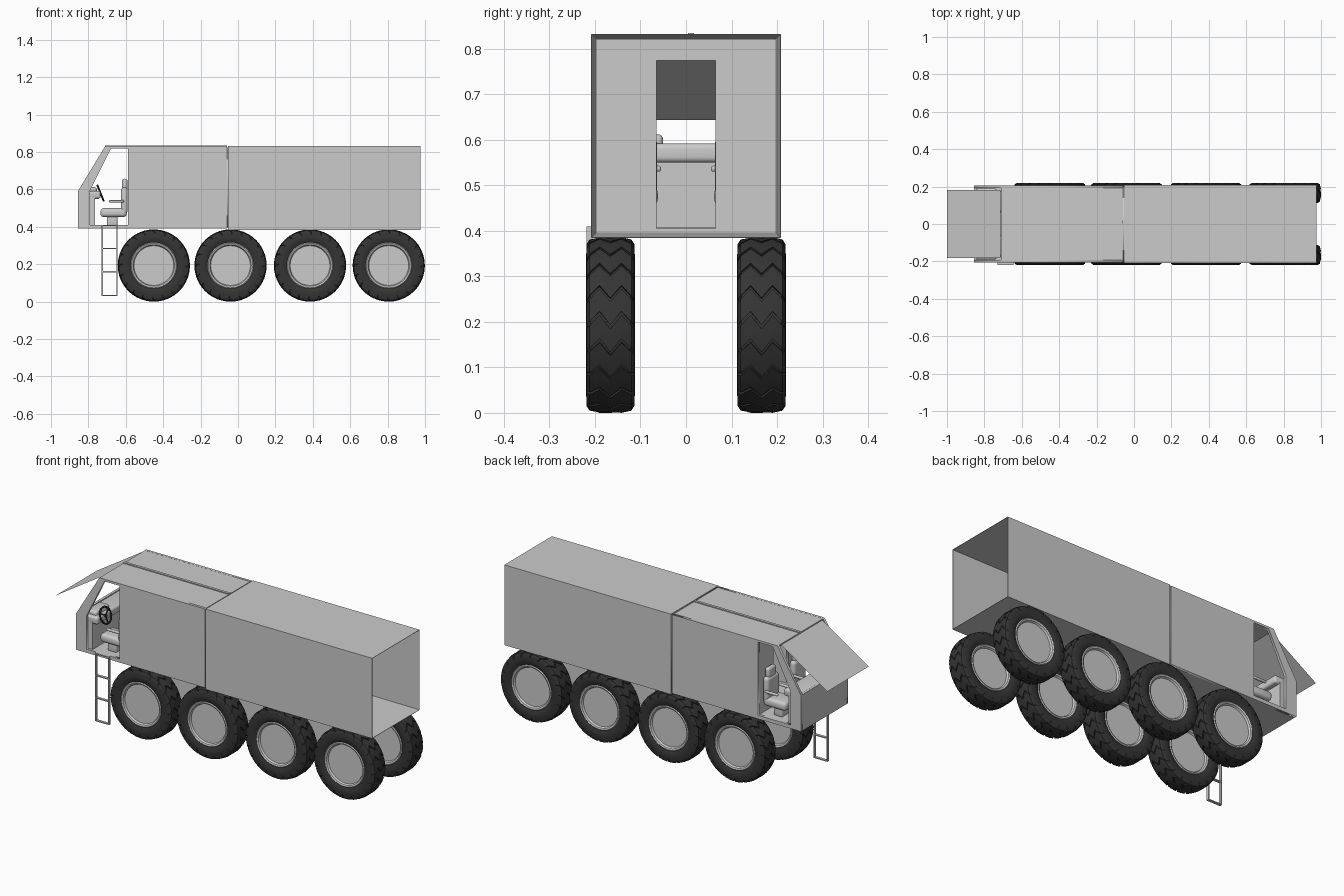
import bpy, bmesh, math
from mathutils import Matrix, Vector

if "Cube" in bpy.data.objects:
    bpy.data.objects.remove(bpy.data.objects["Cube"])

dark = bpy.data.materials.new("rubber")
dark.diffuse_color = (0.035, 0.035, 0.035, 1)
dark.use_nodes = True
dark.node_tree.nodes["Principled BSDF"].inputs["Base Color"].default_value = dark.diffuse_color


def add(name, bm, mat=None, smooth=False):
    bmesh.ops.recalc_face_normals(bm, faces=bm.faces)
    me = bpy.data.meshes.new(name)
    bm.to_mesh(me)
    bm.free()
    ob = bpy.data.objects.new(name, me)
    bpy.context.collection.objects.link(ob)
    if mat:
        me.materials.append(mat)
    if smooth:
        bpy.ops.object.select_all(action='DESELECT')
        ob.select_set(True)
        bpy.context.view_layer.objects.active = ob
        bpy.ops.object.shade_smooth_by_angle(angle=math.radians(35))
    return ob


def box(name, x, y, z, bevel=0, tilt=0):
    """Box from min/max pairs, optionally rounded and tilted about y."""
    bm = bmesh.new()
    bmesh.ops.create_cube(bm, size=1)
    size = Vector((x[1] - x[0], y[1] - y[0], z[1] - z[0]))
    bmesh.ops.scale(bm, vec=size, verts=bm.verts)
    if bevel:
        bmesh.ops.bevel(bm, geom=bm.edges[:], offset=bevel, segments=4, profile=0.5, affect='EDGES')
    bm.transform(Matrix.Rotation(tilt, 4, 'Y'))
    ob = add(name, bm, smooth=bevel > 0)
    ob.location = (sum(x) / 2, sum(y) / 2, sum(z) / 2)
    return ob


def plate(name, loops, rot, loc, thick):
    """Flat plate with holes: first loop is the outline, others are cut out."""
    cu = bpy.data.curves.new(name, 'CURVE')
    cu.dimensions, cu.fill_mode, cu.extrude = '2D', 'BOTH', thick / 2
    for pts in loops:
        s = cu.splines.new('POLY')
        s.points.add(len(pts) - 1)
        for p, (a, b) in zip(s.points, pts):
            p.co = (a, b, 0, 1)
        s.use_cyclic_u = True
    ob = bpy.data.objects.new(name, cu)
    bpy.context.collection.objects.link(ob)
    ob.rotation_euler, ob.location = rot, loc
    bpy.ops.object.select_all(action='DESELECT')
    ob.select_set(True)
    bpy.context.view_layer.objects.active = ob
    bpy.ops.object.convert(target='MESH')
    return ob


def lathe(bm, profile, n):
    """Spin a (y, radius) profile about the y axis."""
    vs = [bm.verts.new((r, y, 0)) for y, r in profile]
    es = [bm.edges.new(p) for p in zip(vs, vs[1:])]
    bmesh.ops.spin(bm, geom=vs + es, cent=(0, 0, 0), axis=(0, 1, 0), angle=math.tau, steps=n)
    bmesh.ops.remove_doubles(bm, verts=bm.verts, dist=1e-5)


# Tyre with zigzag tread blocks
bm = bmesh.new()
half = [(0.03, 0.12), (0.045, 0.123), (0.052, 0.138), (0.0535, 0.155), (0.051, 0.172), (0.044, 0.183), (0.02, 0.187)]
lathe(bm, half + [(-y, r) for y, r in reversed(half)] + [half[0]], 64)
LUGS = 20
pitch = math.tau / LUGS
stations = [(-0.053, 0.177, 0), (-0.046, 0.188, 0.12), (-0.024, 0.193, 0.5),
            (0, 0.193, 0), (0.024, 0.193, 0.5), (0.046, 0.188, 0.12), (0.053, 0.177, 0)]
for i in range(LUGS):
    prev = None
    for y, r, off in stations:
        ring = []
        for rr, da in ((r, 0), (r, 0.43), (r, 0.86), (r - 0.012, 0.86), (r - 0.012, 0)):
            a = (i + da + off) * pitch
            ring.append(bm.verts.new((rr * math.cos(a), y, rr * math.sin(a))))
        if prev:
            for k in range(5):
                j = (k + 1) % 5
                bm.faces.new((prev[k], prev[j], ring[j], ring[k]))
        else:
            bm.faces.new(ring)
        prev = ring
    bm.faces.new(prev)
tyre = add("tyre", bm, dark, True)

# Closed wheel disc with a raised rim
bm = bmesh.new()
half = [(0.036, 0), (0.036, 0.106), (0.046, 0.111), (0.049, 0.119), (0.044, 0.125), (0.03, 0.125)]
lathe(bm, half + [(-y, r) for y, r in reversed(half)], 64)
rim = add("wheel_disc", bm, None, True)

# Eight wheels sharing two meshes
first = True
for x in (-0.45, -0.04, 0.385, 0.806):
    for y in (-0.166, 0.166):
        for src in (tyre, rim):
            ob = src if first else src.copy()
            if not first:
                bpy.context.collection.objects.link(ob)
            ob.location = (x, y, 0.193)
        first = False

# Cab side walls with open doorways
outline = [(-0.855, 0.39), (-0.855, 0.592), (-0.711, 0.83), (-0.06, 0.83), (-0.06, 0.39)]
door = [(-0.79, 0.41), (-0.79, 0.597), (-0.68, 0.818), (-0.588, 0.818), (-0.588, 0.41)]
for side, y in (("right", -0.2), ("left", 0.2)):
    plate("cab_side_" + side, [outline, door], (math.pi / 2, 0, 0), (0, y, 0), 0.014)

# Cab roof, floor, nose and roof rib
box("cab_roof", (-0.711, -0.06), (-0.2, 0.2), (0.818, 0.8295))
box("roof_rib", (-0.711, -0.06), (0.004, 0.018), (0.825, 0.835))
box("cab_floor", (-0.85, -0.06), (-0.2, 0.2), (0.39, 0.408))
box("nose_panel", (-0.855, -0.84), (-0.2, 0.2), (0.39, 0.592))

# Bulkheads with a walk-through doorway
wall = [(-0.2, 0.395), (0.2, 0.395), (0.2, 0.825), (-0.2, 0.825)]
way = [(-0.065, 0.405), (0.065, 0.405), (0.065, 0.774), (-0.065, 0.774)]
for name, x in (("cab_bulkhead", -0.58), ("cargo_bulkhead", -0.057)):
    plate(name, [wall, way], (math.pi / 2, 0, math.pi / 2), (x, 0, 0), 0.014)

# Raised windscreen panel
bm = bmesh.new()
bm.faces.new([bm.verts.new(p) for p in ((-0.715, -0.182, 0.826), (-1, -0.182, 0.643),
                                        (-1, 0.182, 0.643), (-0.715, 0.182, 0.826))])
add("raised_windscreen", bm)

# Cargo box, open at the rear, inner walls tapering to the rim
bm = bmesh.new()
rings = []
for x, t in ((-0.054, 0), (0.975, 0), (0.975, 0.002), (-0.05, 0.012)):
    w, lo, hi = 0.209 - t, 0.384 + t, 0.832 - t
    rings.append([bm.verts.new((x, y, z)) for y, z in ((-w, lo), (w, lo), (w, hi), (-w, hi))])
for a, b in zip(rings, rings[1:] + rings[:1]):
    for k in range(4):
        j = (k + 1) % 4
        bm.faces.new((a[k], a[j], b[j], b[k]))
add("cargo_box", bm)

# Dashboard
box("dashboard", (-0.842, -0.735), (-0.19, 0.19), (0.55, 0.592), 0.012)
box("dash_front", (-0.842, -0.765), (-0.19, 0.19), (0.408, 0.56))
box("instrument_hood", (-0.82, -0.755), (-0.17, -0.05), (0.575, 0.612), 0.012)

# Two seats
for side, y in (("driver", -0.118), ("passenger", 0.118)):
    box(side + "_seat_pedestal", (-0.7, -0.645), (y - 0.035, y + 0.035), (0.405, 0.46), 0.008)
    box(side + "_seat_cushion", (-0.735, -0.595), (y - 0.056, y + 0.056), (0.452, 0.5), 0.018)
    box(side + "_seat_back", (-0.626, -0.59), (y - 0.054, y + 0.054), (0.47, 0.61), 0.016)
    box(side + "_headrest", (-0.62, -0.591), (y - 0.035, y + 0.035), (0.595, 0.657), 0.013)
    for s in (-1, 1):
        box(side + "_armrest", (-0.69, -0.61), (y + s * 0.056 - 0.007, y + s * 0.056 + 0.007), (0.53, 0.543), 0.005)

# Steering wheel, spokes and column
aim = Matrix.Translation((-0.735, -0.118, 0.58)) @ Matrix.Rotation(math.radians(68), 4, 'Y')
bm = bmesh.new()
ring = [(0.005 * math.cos(k * math.tau / 8), 0.044 + 0.005 * math.sin(k * math.tau / 8)) for k in range(9)]
lathe(bm, ring, 32)
bm.transform(Matrix.Rotation(math.pi / 2, 4, 'X'))
for k in range(3):
    sp = bmesh.ops.create_cube(bm, size=1)["verts"]
    bmesh.ops.transform(bm, verts=sp, matrix=Matrix.Rotation(k * math.tau / 3, 4, 'Z')
                        @ Matrix.Translation((0.022, 0, 0)) @ Matrix.Diagonal((0.044, 0.007, 0.004, 1)))
bmesh.ops.create_cone(bm, cap_ends=True, segments=16, radius1=0.009, radius2=0.009, depth=0.08,
                      matrix=Matrix.Translation((0, 0, -0.035)))
bm.transform(aim)
add("steering_wheel", bm, dark, True)

# Boarding ladder on the driver's side
for x in (-0.726, -0.647):
    box("ladder_rail", (x - 0.003, x + 0.003), (-0.219, -0.205), (0.03, 0.41))
for z in (0.407, 0.285, 0.16, 0.033):
    box("ladder_rung", (-0.726, -0.647), (-0.219, -0.205), (z - 0.003, z + 0.003))
